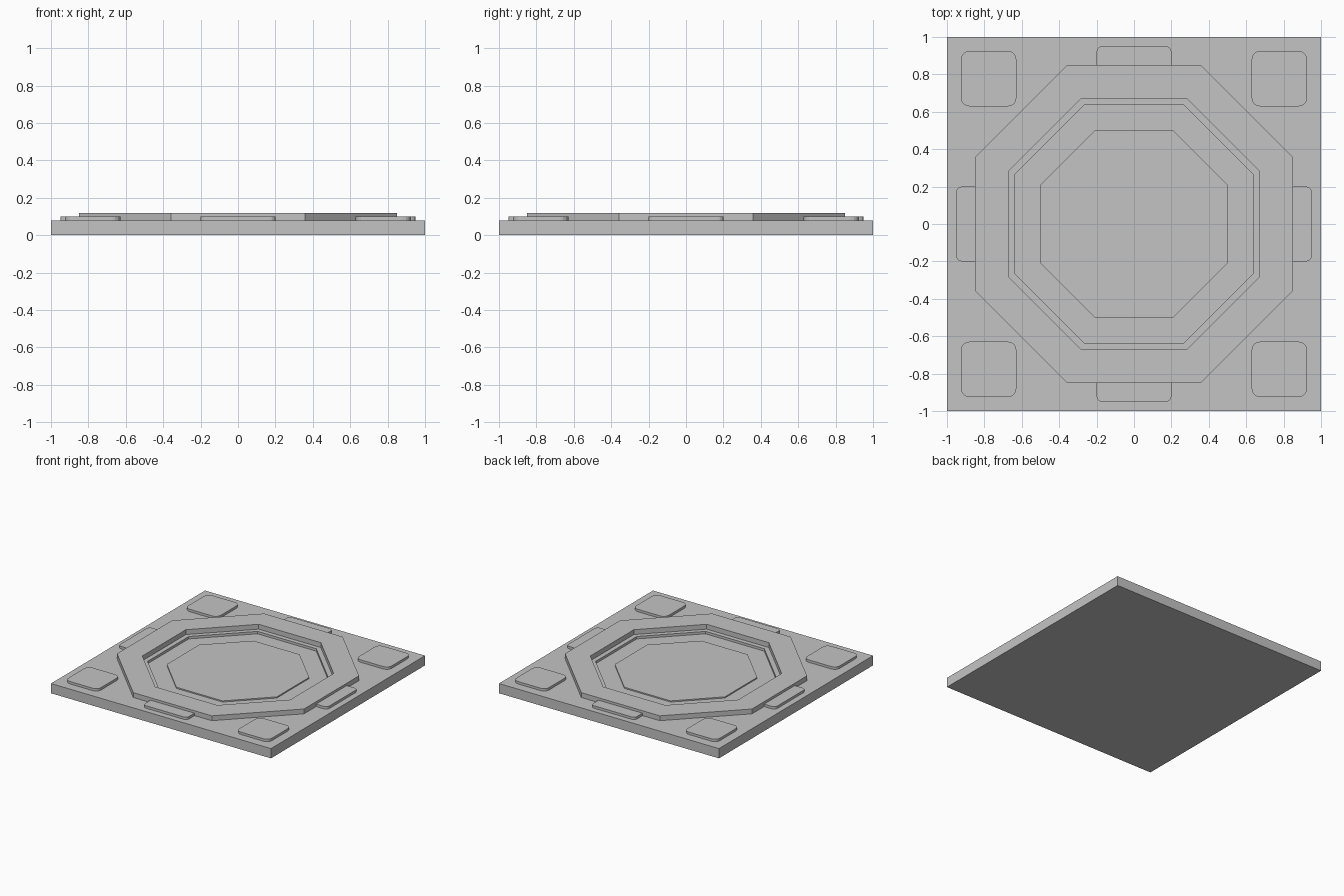
import bpy
import bmesh
from math import cos, sin, pi

cube = bpy.data.objects.get("Cube")
if cube:
    bpy.data.objects.remove(cube, do_unlink=True)

grey = bpy.data.materials.new("plain grey")
grey.use_nodes = True
grey.diffuse_color = (0.55, 0.55, 0.55, 1)
grey.node_tree.nodes["Principled BSDF"].inputs["Base Color"].default_value = grey.diffuse_color


def octagon(apothem):
    """Octagon outline with sides parallel to the axes."""
    h = apothem * 0.42
    a = apothem
    return [(a, -h), (a, h), (h, a), (-h, a), (-a, h), (-a, -h), (-h, -a), (h, -a)]


def rounded_rect(cx, cy, hx, hy, r, steps=4):
    """Rectangle outline with rounded corners."""
    points = []
    for i, (sx, sy) in enumerate([(1, 1), (-1, 1), (-1, -1), (1, -1)]):
        for k in range(steps + 1):
            t = (i + k / steps) * pi / 2
            points.append((cx + sx * (hx - r) + r * cos(t),
                           cy + sy * (hy - r) + r * sin(t)))
    return points


def loft(name, loops, closed=False):
    """Bridge (outline, height) loops; cap the ends or join last to first."""
    bm = bmesh.new()
    rows = [[bm.verts.new((x, y, z)) for x, y in pts] for pts, z in loops]
    pairs = list(zip(rows, rows[1:]))
    if closed:
        pairs.append((rows[-1], rows[0]))
    else:
        bm.faces.new(rows[0])
        bm.faces.new(rows[-1])
    for a, b in pairs:
        for i in range(len(a)):
            j = (i + 1) % len(a)
            bm.faces.new((a[i], a[j], b[j], b[i]))
    bmesh.ops.recalc_face_normals(bm, faces=bm.faces)
    mesh = bpy.data.meshes.new(name)
    bm.to_mesh(mesh)
    bm.free()
    mesh.materials.append(grey)
    obj = bpy.data.objects.new(name, mesh)
    bpy.context.collection.objects.link(obj)
    return obj


def prism(name, outline, z0, z1):
    return loft(name, [(outline, z0), (outline, z1)])


BASE_TOP, PAD_TOP, RING_TOP, FLOOR = 0.08, 0.10, 0.12, 0.06

# Square base with an octagonal recess
square = [(-1, -1), (1, -1), (1, 1), (-1, 1)]
base = prism("base_plate", square, 0, BASE_TOP)
cutter = prism("recess_cutter", octagon(0.635), FLOOR, 0.2)
cutter.hide_render = True
cut = base.modifiers.new("recess", "BOOLEAN")
cut.operation = "DIFFERENCE"
cut.solver = "EXACT"
cut.object = cutter
bpy.context.view_layer.objects.active = base
bpy.ops.object.modifier_apply(modifier=cut.name)
bpy.data.objects.remove(cutter, do_unlink=True)

# Raised octagonal frame around the recess
outer, inner = octagon(0.85), octagon(0.672)
loft("octagon_frame", [(outer, BASE_TOP), (outer, RING_TOP),
                       (inner, RING_TOP), (inner, BASE_TOP)], closed=True)

# Low platform on the recess floor
prism("centre_platform", octagon(0.5), FLOOR, 0.07)

# Corner pads
for sx, side in ((-1, "right"), (1, "left")):
    for sy, end in ((-1, "front"), (1, "back")):
        prism(f"corner_pad_{end}_{side}",
              rounded_rect(sx * 0.777, sy * 0.777, 0.148, 0.148, 0.045),
              BASE_TOP, PAD_TOP)

# Edge tabs that tuck under the frame
for name, x, y in (("front", 0, -1), ("back", 0, 1), ("left", 1, 0), ("right", -1, 0)):
    hx, hy = (0.2, 0.1) if y else (0.1, 0.2)
    prism(f"edge_tab_{name}", rounded_rect(x * 0.85, y * 0.85, hx, hy, 0.03),
          BASE_TOP, PAD_TOP)
